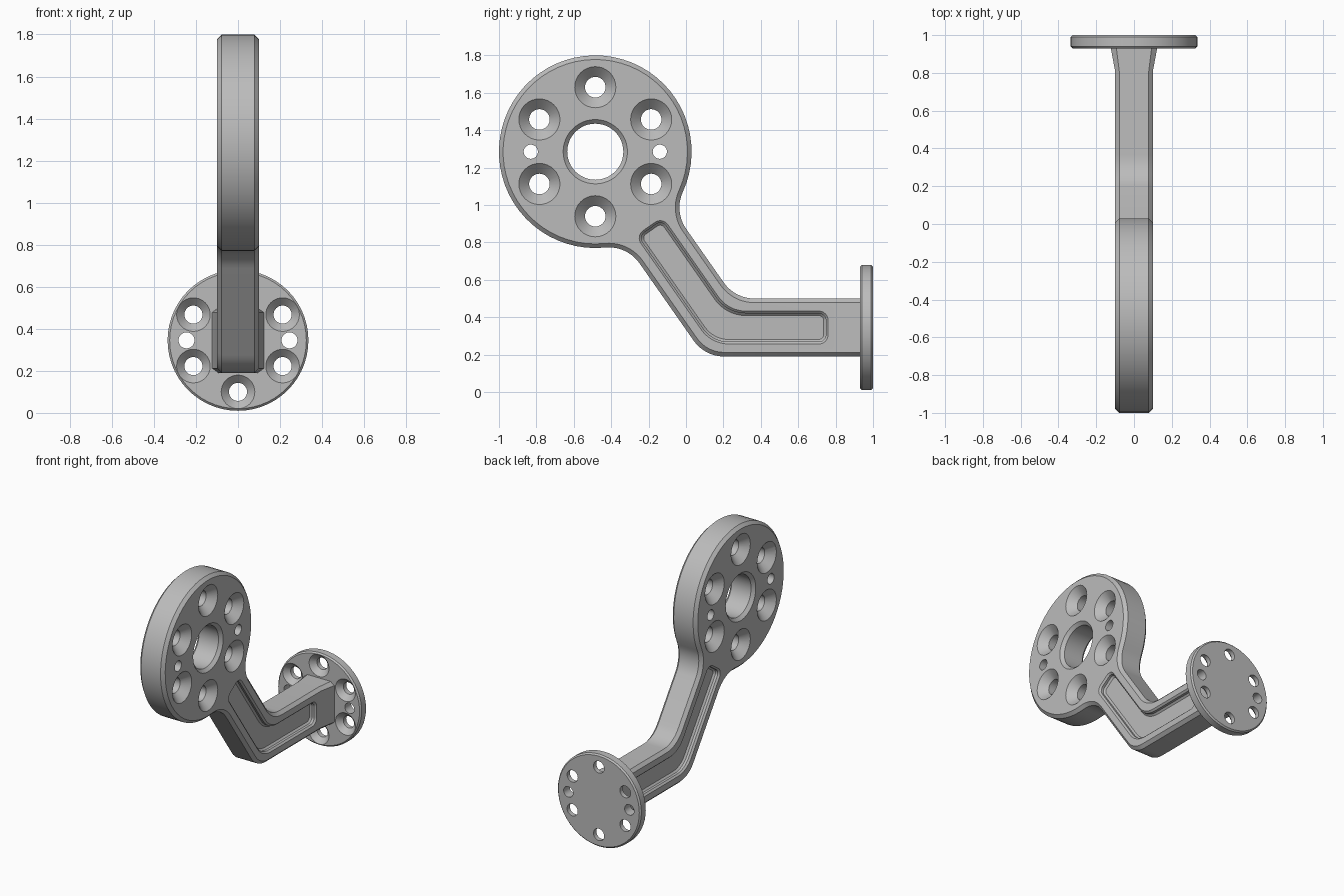
import bpy, bmesh
from math import sin, cos, tan, pi, radians, atan2, sqrt
from mathutils import Vector

if "Cube" in bpy.data.objects:
    bpy.data.objects.remove(bpy.data.objects["Cube"])

metal = bpy.data.materials.new("grey metal")
metal.use_nodes = True
GREY = (0.5, 0.5, 0.5, 1)
metal.diffuse_color = GREY
metal.node_tree.nodes["Principled BSDF"].inputs["Base Color"].default_value = GREY


def V(u, v):
    return Vector((u, v))


def polar(a):
    return V(cos(a), sin(a))


def angle(v):
    return atan2(v.y, v.x)


def arc(c, r, a0, a1, n):
    return [c + r * polar(a0 + (a1 - a0) * i / n) for i in range(n + 1)]


def corner(a, p, b, r, n=8):
    """Rounded corner at p between neighbours a and b."""
    ua, ub = (a - p).normalized(), (b - p).normalized()
    half = ua.angle(ub) / 2
    c = p + (ua + ub).normalized() * r / sin(half)
    t = r / tan(half)
    a0, a1 = angle(p + ua * t - c), angle(p + ub * t - c)
    a1 = a0 + (a1 - a0 + pi) % (2 * pi) - pi
    return arc(c, r, a0, a1, n)


def inset(pts, dist):
    """Offset a counter-clockwise outline inward."""
    out = []
    for i, p in enumerate(pts):
        e0 = (p - pts[i - 1]).normalized()
        e1 = (pts[(i + 1) % len(pts)] - p).normalized()
        n0, n1 = V(-e0.y, e0.x), V(-e1.y, e1.x)
        out.append(p + (n0 + n1) * dist / (1 + n0.dot(n1)))
    return out


def on_x(p, t):
    return (t, p.x, p.y)


def on_y(p, t):
    return (p.x, t, p.y)


def loft(bm, place, sections):
    """Solid through (outline, position along the axis) sections."""
    rings = [[bm.verts.new(place(p, t)) for p in pts] for pts, t in sections]
    for r0, r1 in zip(rings, rings[1:]):
        for i in range(len(r0)):
            bm.faces.new((r0[i - 1], r0[i], r1[i], r1[i - 1]))
    bm.faces.new(rings[0])
    bm.faces.new(rings[-1])


def turned(bm, place, c, profile, n=32):
    """Round solid from (radius, position) pairs."""
    loft(bm, place, [(arc(c, r, 0, 2 * pi, n)[:-1], t) for r, t in profile])


def make(name, bm):
    bmesh.ops.recalc_face_normals(bm, faces=bm.faces)
    me = bpy.data.meshes.new(name)
    bm.to_mesh(me)
    bm.free()
    ob = bpy.data.objects.new(name, me)
    me.materials.append(metal)
    bpy.context.collection.objects.link(ob)
    return ob


def cut(ob, cutter):
    mod = ob.modifiers.new("cut", 'BOOLEAN')
    mod.operation, mod.solver, mod.object = 'DIFFERENCE', 'EXACT', cutter
    bpy.ops.object.select_all(action='DESELECT')
    bpy.context.view_layer.objects.active = ob
    ob.select_set(True)
    bpy.ops.object.modifier_apply(modifier=mod.name)
    bpy.data.objects.remove(cutter)
    bpy.ops.object.shade_smooth_by_angle(angle=radians(28))


# Layout of the side profile
TILT = radians(35)
ACROSS, DOWN = polar(TILT), V(sin(TILT), -cos(TILT))
HUB, HUB_R = V(-0.485, 1.285), 0.515
FLANGE_Z, FLANGE_R = 0.345, 0.335
ROUND = 0.2
BEND = V(0.181, 0.345)


def bend_point(off):
    """Bend corner of a line parallel to the arm's centre line."""
    return BEND + V(off * tan((pi / 2 - TILT) / 2), off)


def hub_fillet(side):
    """Centre of the fillet between the hub and one arm edge."""
    edge = (bend_point(0.155 * side) - HUB).dot(ACROSS) + side * ROUND
    return HUB + ACROSS * edge + DOWN * sqrt((HUB_R + ROUND) ** 2 - edge ** 2)


# Hub and bent arm in one piece
up, low = hub_fillet(1), hub_fillet(-1)
end_low, end_up = V(0.965, 0.19), V(0.965, 0.5)
outline = [end_low, end_up]
outline += corner(end_up, bend_point(0.155), up - ACROSS * ROUND, ROUND)
outline += arc(up, ROUND, angle(-ACROSS) + 2 * pi, angle(HUB - up), 10)
outline += arc(HUB, HUB_R, angle(up - HUB), angle(low - HUB) + 2 * pi, 52)[1:-1]
outline += arc(low, ROUND, angle(HUB - low), TILT, 10)
outline += corner(low + ACROSS * ROUND, bend_point(-0.155), end_low, ROUND)
bm = bmesh.new()
rim = inset(outline, 0.022)
loft(bm, on_x, [(rim, -0.1), (outline, -0.078), (outline, 0.078), (rim, 0.1)])
# Flare towards the flange
bmesh.ops.bisect_plane(bm, geom=bm.verts[:] + bm.edges[:] + bm.faces[:],
                       plane_co=(0, 0.81, 0), plane_no=(0, 1, 0))
for v in bm.verts:
    if v.co.y > 0.9:
        v.co.x *= 1.25
arm = make("hub_and_arm", bm)

# Hub holes: bore, six double countersinks, two dowel holes
bm = bmesh.new()
turned(bm, on_x, HUB, [(0.182, -0.11), (0.15, -0.078), (0.15, 0.078), (0.182, 0.11)], 48)
for k in range(6):
    c = HUB + 0.345 * polar(radians(30 + 60 * k))
    turned(bm, on_x, c, [(0.12, -0.11), (0.055, -0.045), (0.055, 0.045), (0.12, 0.11)])
for s in (-1, 1):
    turned(bm, on_x, HUB + V(0.345 * s, 0), [(0.038, -0.12), (0.038, 0.12)])

# Stepped pocket on each side of the arm
HALF = 0.088
tip = BEND - DOWN * 0.66
corners = [V(0.76, BEND.y - HALF), V(0.76, BEND.y + HALF), bend_point(HALF),
           tip + ACROSS * HALF, tip - ACROSS * HALF, bend_point(-HALF)]
radii = [0.05, 0.05, 0.18, 0.05, 0.05, 0.18]
pocket = []
for i, r in enumerate(radii):
    pocket += corner(corners[i - 1], corners[i], corners[(i + 1) % 6], r)
for s in (-1, 1):
    loft(bm, on_x, [(inset(pocket, d), s * t) for d, t in
                    ((-0.01, 0.11), (0.012, 0.088), (0.012, 0.07), (0.024, 0.058))])
cut(arm, make("arm_cutter", bm))

# Round mounting flange
FC = V(0, FLANGE_Z)
bm = bmesh.new()
turned(bm, on_y, FC, [(FLANGE_R - 0.01, 0.93), (FLANGE_R, 0.94),
                      (FLANGE_R, 0.99), (FLANGE_R - 0.01, 1.0)], 56)
flange = make("mounting_flange", bm)

# Flange holes: six countersunk from the front, two dowel holes
bm = bmesh.new()
for k in range(6):
    c = FC + 0.245 * polar(radians(30 + 60 * k))
    turned(bm, on_y, c, [(0.09, 0.92), (0.043, 0.967), (0.043, 1.02)])
for s in (-1, 1):
    turned(bm, on_y, FC + V(0.245 * s, 0), [(0.038, 0.9), (0.038, 1.02)])
cut(flange, make("flange_cutter", bm))
